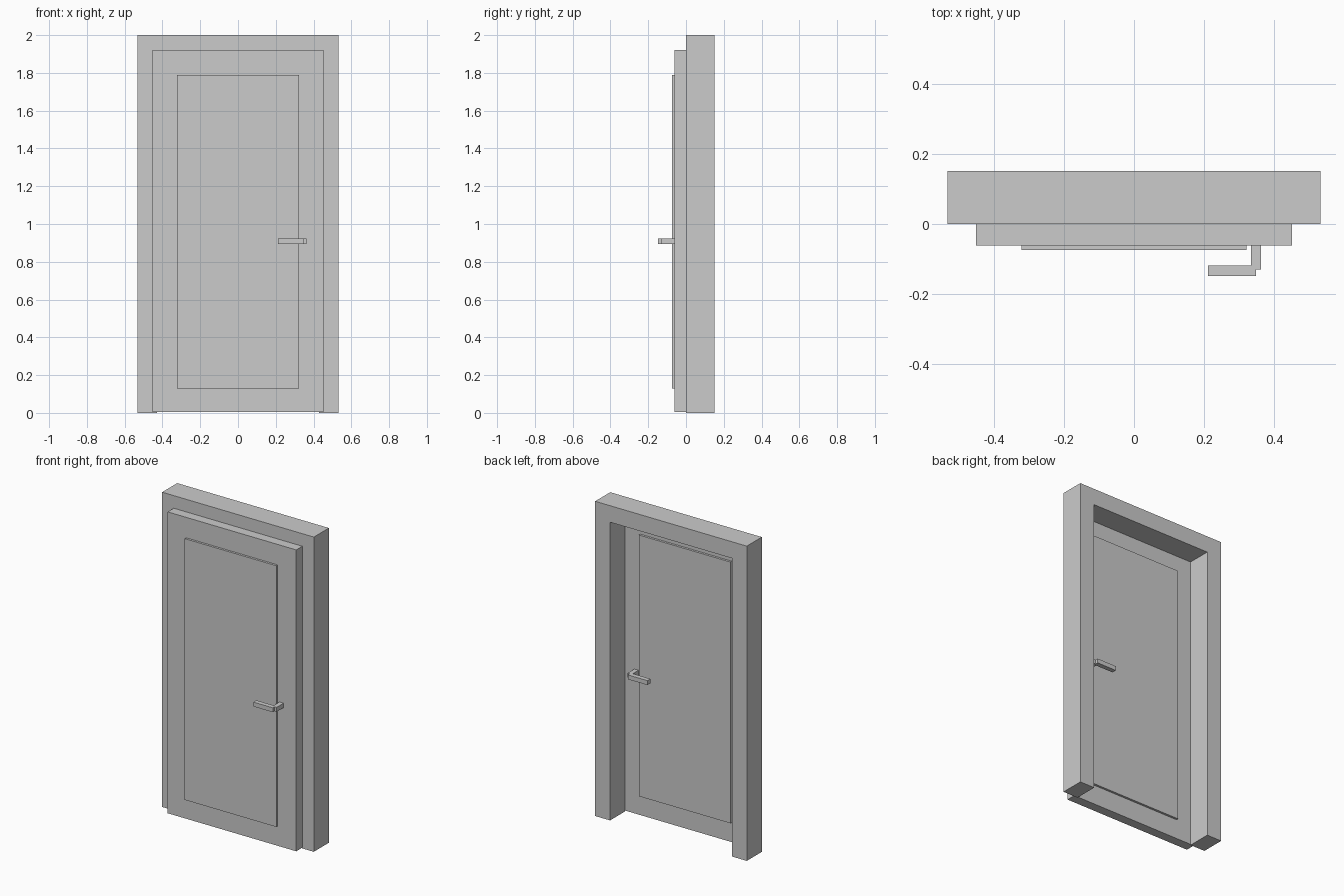
import bpy
import bmesh

cube = bpy.data.objects.get("Cube")
if cube:
    bpy.data.objects.remove(cube, do_unlink=True)

grey = bpy.data.materials.new("plain grey")
grey.use_nodes = True
colour = (0.6, 0.6, 0.6, 1)
grey.diffuse_color = colour
grey.node_tree.nodes["Principled BSDF"].inputs["Base Color"].default_value = colour


def add_object(name, bm):
    bmesh.ops.recalc_face_normals(bm, faces=bm.faces)
    mesh = bpy.data.meshes.new(name)
    bm.to_mesh(mesh)
    bm.free()
    mesh.materials.append(grey)
    obj = bpy.data.objects.new(name, mesh)
    bpy.context.collection.objects.link(obj)
    return obj


def prism(name, outline, y0, y1):
    """Extrude an x-z outline from y0 to y1."""
    bm = bmesh.new()
    face = bm.faces.new([bm.verts.new((x, y0, z)) for x, z in outline])
    new = bmesh.ops.extrude_face_region(bm, geom=[face])["geom"]
    verts = [v for v in new if isinstance(v, bmesh.types.BMVert)]
    bmesh.ops.translate(bm, verts=verts, vec=(0, y1 - y0, 0))
    return add_object(name, bm)


def box(name, x, y, z):
    outline = [(x[0], z[0]), (x[1], z[0]), (x[1], z[1]), (x[0], z[1])]
    return prism(name, outline, *y)


# Door frame: two jambs and a head, open at the floor
W, H, T = 0.533, 2.0, 0.105
inner, head = W - T, H - T
prism("door_frame",
      [(-W, 0), (-inner, 0), (-inner, head), (inner, head),
       (inner, 0), (W, 0), (W, H), (-W, H)], 0, 0.151)

# Door leaf, overlapping the front of the frame
FRONT, BACK = -0.061, 0.0
box("door_leaf", (-0.452, 0.452), (FRONT, BACK), (0.005, 1.92))

# Raised panel and lever handle on each side of the leaf
for side, base, out in (("front", FRONT, -1), ("back", BACK, 1)):
    def span(a, b):
        return sorted((base + out * a, base + out * b))

    box(side + "_panel", (-0.322, 0.322), span(0, 0.014), (0.13, 1.79))
    grip = (0.894, 0.922)
    box(side + "_handle_post", (0.334, 0.363), span(0, 0.069), grip)
    box(side + "_handle_lever", (0.211, 0.348), span(0.057, 0.087), grip)
